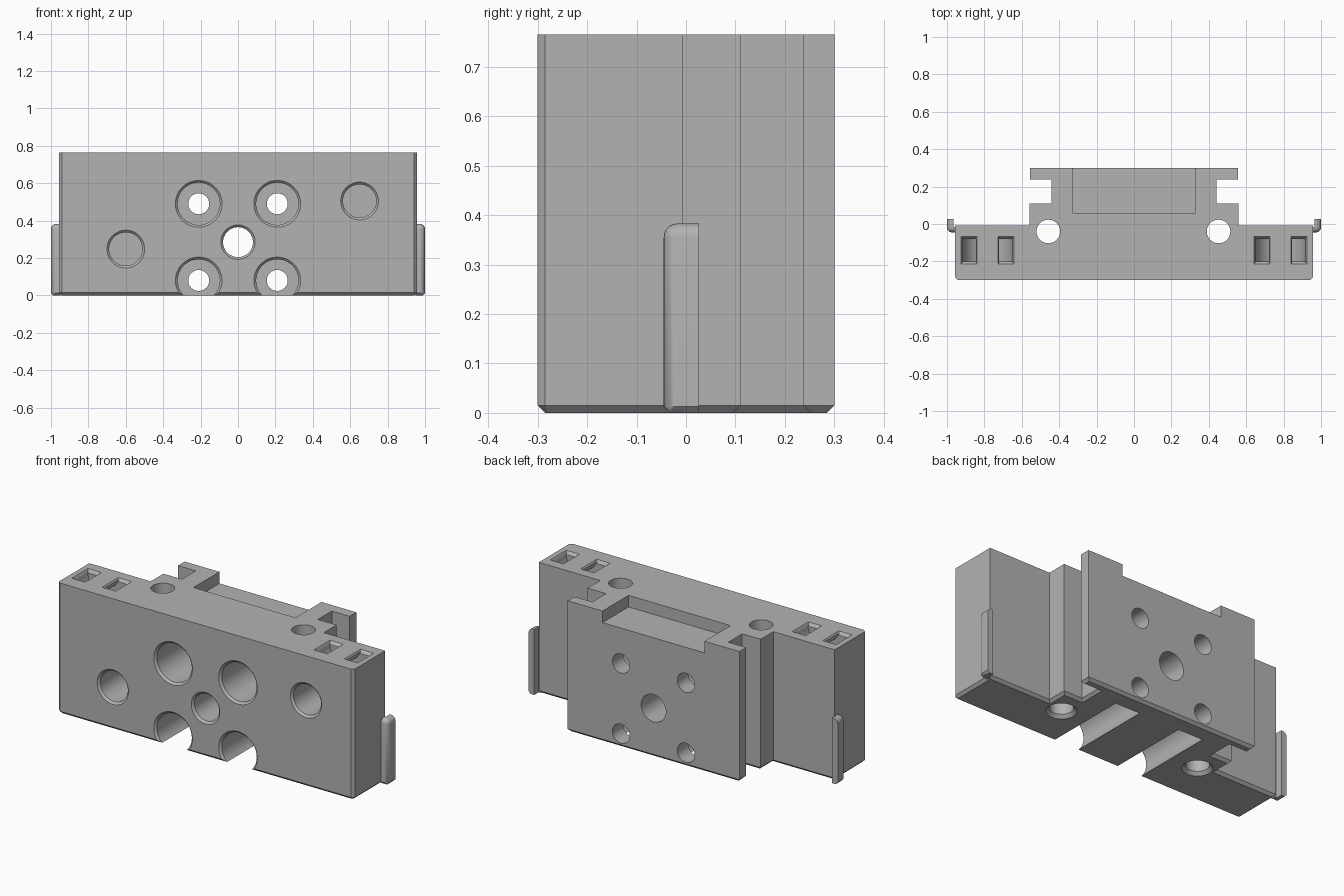
import bpy, bmesh, math
from mathutils import Matrix

cube = bpy.data.objects.get("Cube")
if cube:
    bpy.data.objects.remove(cube, do_unlink=True)

H = 0.765        # overall height
FRONT = -0.3     # front face
BACK = 0.3       # back face

grey = bpy.data.materials.new("plain grey")
grey.use_nodes = True
COLOUR = (0.45, 0.45, 0.45, 1)
grey.diffuse_color = COLOUR
grey.node_tree.nodes["Principled BSDF"].inputs["Base Color"].default_value = COLOUR


def make_object(name, bm):
    bmesh.ops.recalc_face_normals(bm, faces=bm.faces[:])
    mesh = bpy.data.meshes.new(name)
    bm.to_mesh(mesh)
    bm.free()
    mesh.materials.append(grey)
    obj = bpy.data.objects.new(name, mesh)
    bpy.context.collection.objects.link(obj)
    return obj


def prism(points, z0, z1):
    """Extrude an x-y outline from z0 to z1."""
    bm = bmesh.new()
    face = bm.faces.new([bm.verts.new((x, y, z0)) for x, y in points])
    new = bmesh.ops.extrude_face_region(bm, geom=[face])["geom"]
    for v in new:
        if isinstance(v, bmesh.types.BMVert):
            v.co.z = z1
    bmesh.ops.recalc_face_normals(bm, faces=bm.faces[:])
    return bm


def bevel(bm, rule, width, segments):
    """Bevel the edges whose two ends both satisfy a rule."""
    edges = [e for e in bm.edges if all(rule(v.co) for v in e.verts)]
    bmesh.ops.bevel(bm, geom=edges, offset=width, segments=segments,
                    profile=0.5, affect='EDGES')


def lathe_cutter(name, steps, matrix, sides=48):
    """Closed round cutter along local z from (radius, height) steps."""
    bm = bmesh.new()
    rings = []
    for r, h in steps:
        rings.append([bm.verts.new((r * math.cos(math.tau * i / sides),
                                    r * math.sin(math.tau * i / sides), h))
                      for i in range(sides)])
    for a, b in zip(rings, rings[1:]):
        for i in range(sides):
            j = (i + 1) % sides
            bm.faces.new((a[i], a[j], b[j], b[i]))
    bm.faces.new(rings[0])
    bm.faces.new(rings[-1])
    bm.transform(matrix)
    return make_object(name, bm)


def front_bore(name, x, z, radius, steps, lip=0.012):
    """Bore into the front face with a chamfered rim."""
    rim = [(radius + 2 * lip, -lip), (radius, lip)]
    place = Matrix.Translation((x, FRONT, z)) @ Matrix.Rotation(-math.pi / 2, 4, 'X')
    return lathe_cutter(name, rim + steps, place)


def ring_cutter(name, x, sections, sides=48):
    """Closed ring around a y axis from (radius, y) section corners."""
    bm = bmesh.new()
    loops = []
    for i in range(sides):
        a = math.tau * (i + 0.5) / sides
        loops.append([bm.verts.new((x + r * math.cos(a), y, H + r * math.sin(a)))
                      for r, y in sections])
    n = len(sections)
    for i in range(sides):
        a, b = loops[i], loops[(i + 1) % sides]
        for k in range(n):
            bm.faces.new((a[k], a[(k + 1) % n], b[(k + 1) % n], b[k]))
    return make_object(name, bm)


def slot_rim(name, x):
    """Tapered mouth of a slot in the top face."""
    bm = bmesh.new()
    bmesh.ops.create_cube(bm, size=1)
    for v in bm.verts:
        top = v.co.z > 0
        v.co.x = x + v.co.x * (0.1 if top else 0.06)
        v.co.y = -0.14 + v.co.y * (0.165 if top else 0.115)
        v.co.z = H + (0.01 if top else -0.02)
    return make_object(name, bm)


# Body outline: wide block, shoulder, neck and rear flange
half = [(0.942, FRONT), (0.957, FRONT + 0.015), (0.957, -0.007), (0.56, -0.007),
        (0.56, 0.11), (0.44, 0.11), (0.44, 0.238), (0.555, 0.238), (0.555, BACK)]
outline = half + [(-x, y) for x, y in reversed(half)]
bm = prism(outline, 0, H)
bevel(bm, lambda c: c.z < 0.001, 0.015, 1)
body = make_object("body", bm)

cutters = []

# Shallow recess in the top of the neck
cutters.append(make_object("recess_cutter", prism(
    [(-0.33, 0.06), (0.33, 0.06), (0.33, 0.4), (-0.33, 0.4)], H - 0.068, H + 0.1)))

# Stepped bolt bores and the centre through hole
for x in (-0.21, 0.21):
    for z in (0.08, 0.49):
        cutters.append(front_bore("bolt_cutter", x, z, 0.113,
                                  [(0.113, 0.5), (0.056, 0.5), (0.056, 0.7)]))
cutters.append(front_bore("centre_cutter", 0, 0.285, 0.08, [(0.08, 0.7)]))

# Blind round pockets in the front
for x, z in ((-0.6, 0.248), (0.65, 0.505)):
    cutters.append(front_bore("pocket_cutter", x, z, 0.089, [(0.089, 0.22)]))

# Vertical rod holes, flared at the bottom
for x in (-0.458, 0.452):
    cutters.append(lathe_cutter(
        "rod_cutter", [(0.095, -0.015), (0.063, 0.018), (0.063, H + 0.1)],
        Matrix.Translation((x, -0.04, 0))))

# Curved strap tunnels, each joining a pair of top slots
for side in (-1, 1):
    x = side * 0.783
    cutters.append(ring_cutter("tunnel_cutter", x, [
        (0.062, -0.2), (0.135, -0.2), (0.135, -0.08), (0.062, -0.08)]))
    for d in (-0.0985, 0.0985):
        cutters.append(slot_rim("slot_cutter", x + d))

for c in cutters:
    c.hide_render = True
    mod = body.modifiers.new(c.name, 'BOOLEAN')
    mod.operation = 'DIFFERENCE'
    mod.solver = 'EXACT'
    mod.object = c

# Bake the cuts, then remove the cutters
bpy.context.view_layer.update()
graph = bpy.context.evaluated_depsgraph_get()
cut_mesh = bpy.data.meshes.new_from_object(body.evaluated_get(graph))
body.modifiers.clear()
body.data = cut_mesh
body.data.materials.clear()
body.data.materials.append(grey)
for c in cutters:
    bpy.data.objects.remove(c, do_unlink=True)

# Side clips with rounded front and top edges
parts = [body]
CLIP_TOP = 0.383
for side, name in ((1, "left_clip"), (-1, "right_clip")):
    bm = prism([(0.95, -0.045), (1, -0.045), (1, 0.026), (0.964, 0.026),
                (0.964, -0.015), (0.95, -0.015)], 0, CLIP_TOP)
    bevel(bm, lambda c: c.z < 0.001 and (c.x > 0.99 or c.y < -0.04), 0.013, 1)
    edges = []
    for e in bm.edges:
        a, b = (v.co for v in e.verts)
        tests = (min(a.x, b.x) > 0.999, max(a.y, b.y) < -0.044,
                 min(a.z, b.z) > CLIP_TOP - 0.001)
        if sum(tests) == 2:
            edges.append(e)
    bmesh.ops.bevel(bm, geom=edges, offset=0.028, segments=6,
                    profile=0.5, affect='EDGES', clamp_overlap=True)
    bm.transform(Matrix.Diagonal((side, 1, 1, 1)))
    parts.append(make_object(name, bm))

# Smooth bores and rounds, crisp edges
bpy.ops.object.select_all(action='DESELECT')
for p in parts:
    p.select_set(True)
bpy.context.view_layer.objects.active = body
bpy.ops.object.shade_smooth_by_angle(angle=math.radians(30))
